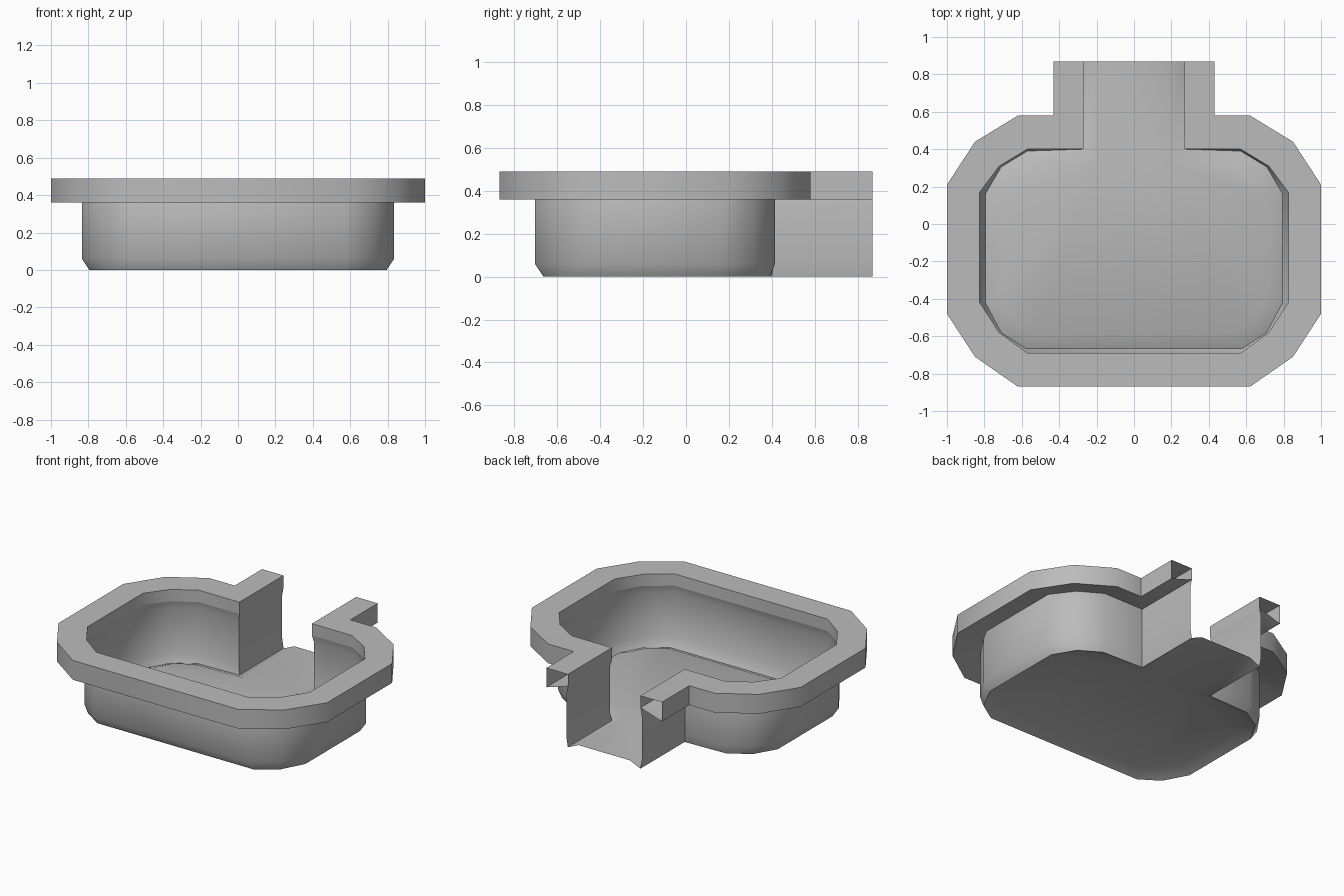
import bpy
import bmesh
import math

cube = bpy.data.objects.get("Cube")
if cube:
    bpy.data.objects.remove(cube, do_unlink=True)

# Single grey material
grey = bpy.data.materials.new("plain_grey")
grey.use_nodes = True
colour = (0.5, 0.5, 0.5, 1)
grey.diffuse_color = colour
grey.node_tree.nodes["Principled BSDF"].inputs["Base Color"].default_value = colour
grey.node_tree.nodes["Principled BSDF"].inputs["Roughness"].default_value = 0.7


def mirrored(half):
    """Extend a half outline, running from the spout end to the front, to both sides."""
    return half + [(-x, y) for x, y in reversed(half)]


def sweep(name, rows, cap=False, inward=False):
    """Bridge successive (outline, height) rows with quads, leaving the spout end open."""
    bm = bmesh.new()
    rings = [[bm.verts.new((x, y, z)) for x, y in mirrored(half)] for half, z in rows]
    for a, b in zip(rings, rings[1:]):
        for i in range(len(a) - 1):
            bm.faces.new((a[i], a[i + 1], b[i + 1], b[i]))
    if cap:
        floor = bm.faces.new(rings[-1])
        bmesh.ops.triangulate(bm, faces=[floor])
    bmesh.ops.remove_doubles(bm, verts=bm.verts, dist=0.0001)
    if inward:
        bmesh.ops.reverse_faces(bm, faces=bm.faces)
    mesh = bpy.data.meshes.new(name)
    bm.to_mesh(mesh)
    bm.free()
    mesh.materials.append(grey)
    obj = bpy.data.objects.new(name, mesh)
    bpy.context.collection.objects.link(obj)
    bpy.ops.object.select_all(action="DESELECT")
    obj.select_set(True)
    bpy.context.view_layer.objects.active = obj
    bpy.ops.object.shade_smooth_by_angle(angle=math.radians(42))
    return obj


# Half outlines, from the spout end round to the front
rim_outer = [(0.43, 0.87), (0.43, 0.58), (0.62, 0.58), (0.85, 0.44),
             (1.0, 0.21), (1.0, -0.48), (0.85, -0.71), (0.62, -0.87)]
rim_inner = [(0.27, 0.87), (0.27, 0.4), (0.57, 0.4), (0.72, 0.31),
             (0.825, 0.17), (0.825, -0.42), (0.72, -0.58), (0.57, -0.69)]
wall = [(0.28, 0.87), (0.28, 0.41), (0.575, 0.415), (0.73, 0.32),
        (0.835, 0.17), (0.835, -0.43), (0.73, -0.59), (0.575, -0.705)]
base = [(0.27, 0.87), (0.27, 0.4), (0.57, 0.39), (0.71, 0.305),
        (0.795, 0.16), (0.795, -0.42), (0.71, -0.58), (0.58, -0.665)]
floor_edge = [(0.19, 0.87), (0.19, 0.32), (0.54, 0.31), (0.65, 0.25),
              (0.71, 0.14), (0.71, -0.4), (0.65, -0.52), (0.55, -0.585)]

# Hollow rim with a sloping underside
sweep("rim", [(rim_inner, 0.41), (rim_inner, 0.49), (rim_outer, 0.49),
              (rim_outer, 0.36), (rim_inner, 0.41)])

# Thin basin with spout channel, chamfered foot and slightly raised floor
sweep("basin", [(rim_inner, 0.41), (wall, 0.36), (wall, 0.06),
                (base, 0.0), (floor_edge, 0.035)], cap=True, inward=True)
